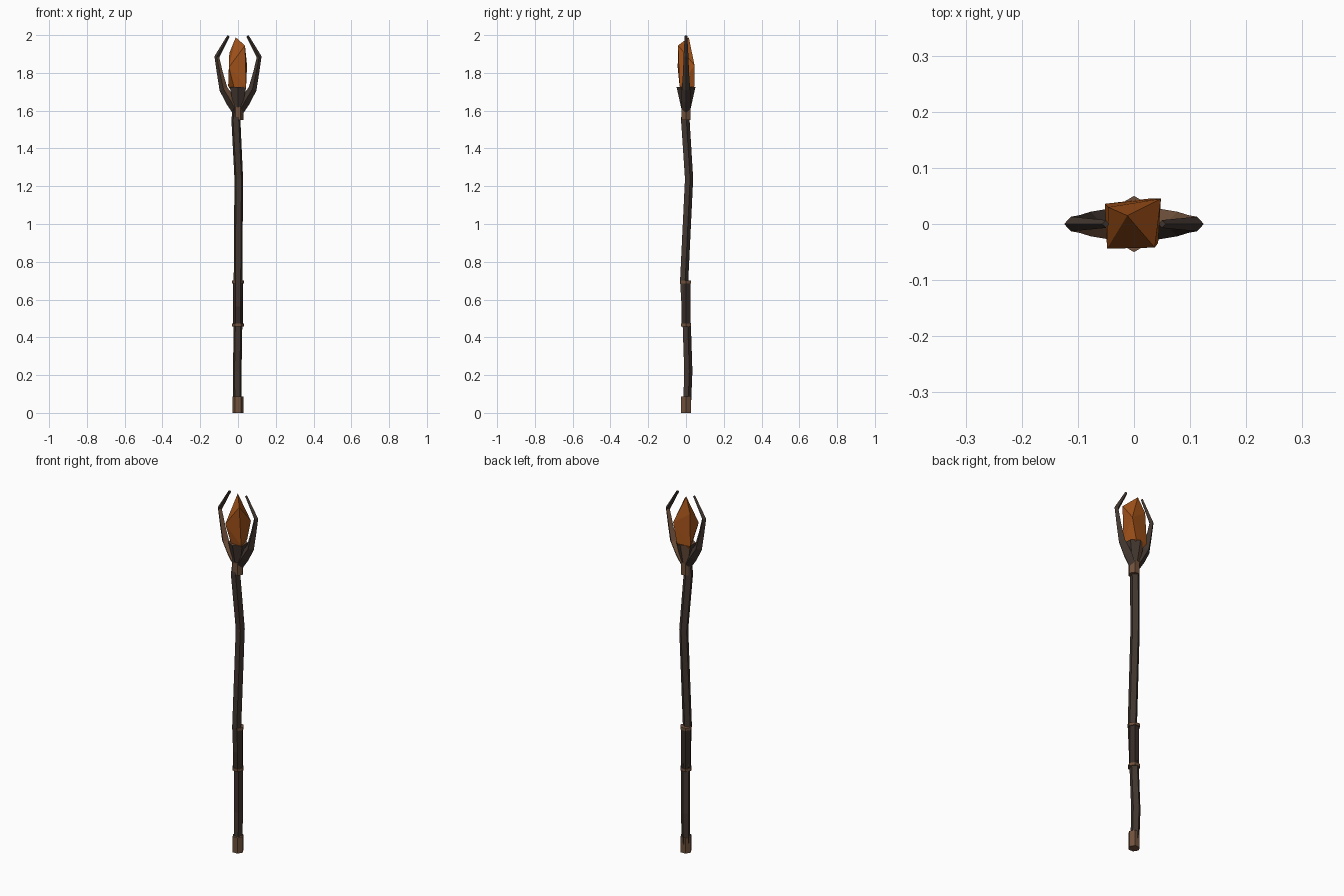
import bpy, bmesh, math
from mathutils import Vector

if "Cube" in bpy.data.objects:
    bpy.data.objects.remove(bpy.data.objects["Cube"])


def material(name, rgb):
    m = bpy.data.materials.new(name)
    m.diffuse_color = (*rgb, 1)
    m.use_nodes = True
    m.node_tree.nodes["Principled BSDF"].inputs["Base Color"].default_value = m.diffuse_color
    return m


WOOD = material("dark wood", (0.054, 0.037, 0.029))
GRIP = material("grip leather", (0.036, 0.024, 0.019))
BRONZE = material("dull bronze", (0.165, 0.083, 0.045))
CRYSTAL = material("amber crystal", (0.36, 0.085, 0.010))


def finish(bm, name, mat, second=None, rule=None):
    """Make the object; faces matching rule(centre, normal) get the second colour."""
    bmesh.ops.recalc_face_normals(bm, faces=bm.faces)
    bm.normal_update()
    if rule:
        for f in bm.faces:
            f.material_index = int(rule(f.calc_center_median(), f.normal))
    me = bpy.data.meshes.new(name)
    bm.to_mesh(me)
    bm.free()
    me.materials.append(mat)
    if second:
        me.materials.append(second)
    ob = bpy.data.objects.new(name, me)
    bpy.context.collection.objects.link(ob)
    return ob


def tube(name, mat, path, sides, turn=0.0, second=None, rule=None):
    """Faceted tube through (x, y, z, radius) points."""
    bm = bmesh.new()
    pts = [Vector(p[:3]) for p in path]
    rings = []
    for i, p in enumerate(pts):
        t = (pts[min(i + 1, len(pts) - 1)] - pts[max(i - 1, 0)]).normalized()
        u = Vector((0, 1, 0)).cross(t).normalized()
        v = t.cross(u)
        r = path[i][3]
        ring = []
        for k in range(sides):
            a = 2 * math.pi * k / sides + turn
            ring.append(bm.verts.new(p + u * r * math.cos(a) + v * r * math.sin(a)))
        rings.append(ring)
    for a, b in zip(rings, rings[1:]):
        for k in range(sides):
            n = (k + 1) % sides
            bm.faces.new((a[k], a[n], b[n], b[k]))
    bm.faces.new(rings[0])
    bm.faces.new(rings[-1])
    return finish(bm, name, mat, second, rule)


# Crooked wooden shaft
tube("shaft", WOOD, [
    (-0.003, 0.004, 0.05, 0.023), (-0.004, 0.010, 0.22, 0.024),
    (0.0, 0.002, 0.46, 0.024), (0.0, -0.012, 0.70, 0.024),
    (0.004, 0.014, 1.24, 0.024), (-0.011, -0.006, 1.55, 0.025),
    (-0.003, 0.0, 1.64, 0.025)], 5, turn=math.pi / 2)

# Foot cap, grip and bands
tube("foot_cap", BRONZE, [(0, 0, 0, 0.030), (0, 0, 0.088, 0.030)], 6)
tube("grip", GRIP, [(0, 0, 0.46, 0.027), (0, 0, 0.695, 0.027)], 6)
for label, z in (("lower", 0.457), ("upper", 0.685)):
    tube(label + "_grip_band", BRONZE, [(0, 0, z, 0.032), (0, 0, z + 0.015, 0.032)], 6)
tube("neck_band", BRONZE, [(0, 0, 1.55, 0.029), (0, 0, 1.62, 0.029)], 6)

# Cup holding the crystal, bronze on top and on the back left
tube("crystal_cup", WOOD, [(0, 0, 1.60, 0.022), (0, 0, 1.725, 0.050)], 6,
     turn=math.pi / 2, second=BRONZE,
     rule=lambda c, n: n.z > 0.5 or (n.x < -0.1 and n.y > 0.1))

# Two curved claws, bronze on one lower inner side
for label, s in (("left", -1), ("right", 1)):
    tube(label + "_claw", WOOD, [
        (0.004 * s, 0, 1.59, 0.022), (0.040 * s, 0, 1.655, 0.028),
        (0.077 * s, 0, 1.715, 0.022), (0.096 * s, 0, 1.80, 0.016),
        (0.112 * s, 0, 1.885, 0.013), (0.050 * s, 0, 1.996, 0.007)], 4,
        second=BRONZE,
        rule=lambda c, n: c.z < 1.86 and n.x * s < 0 and n.y * s > 0.1)

# Irregular crystal: convex hull of its corners
bm = bmesh.new()
for p in [(-0.012, 0.015, 1.988), (0.037, -0.042, 1.945), (-0.046, 0.030, 1.905),
          (0.048, 0.045, 1.84), (-0.048, -0.044, 1.83), (0.043, -0.034, 1.73),
          (-0.052, 0.036, 1.73), (0.025, 0.045, 1.73), (-0.02, -0.03, 1.72),
          (0, 0, 1.65)]:
    bm.verts.new(p)
bmesh.ops.convex_hull(bm, input=bm.verts[:])
finish(bm, "crystal", CRYSTAL)
